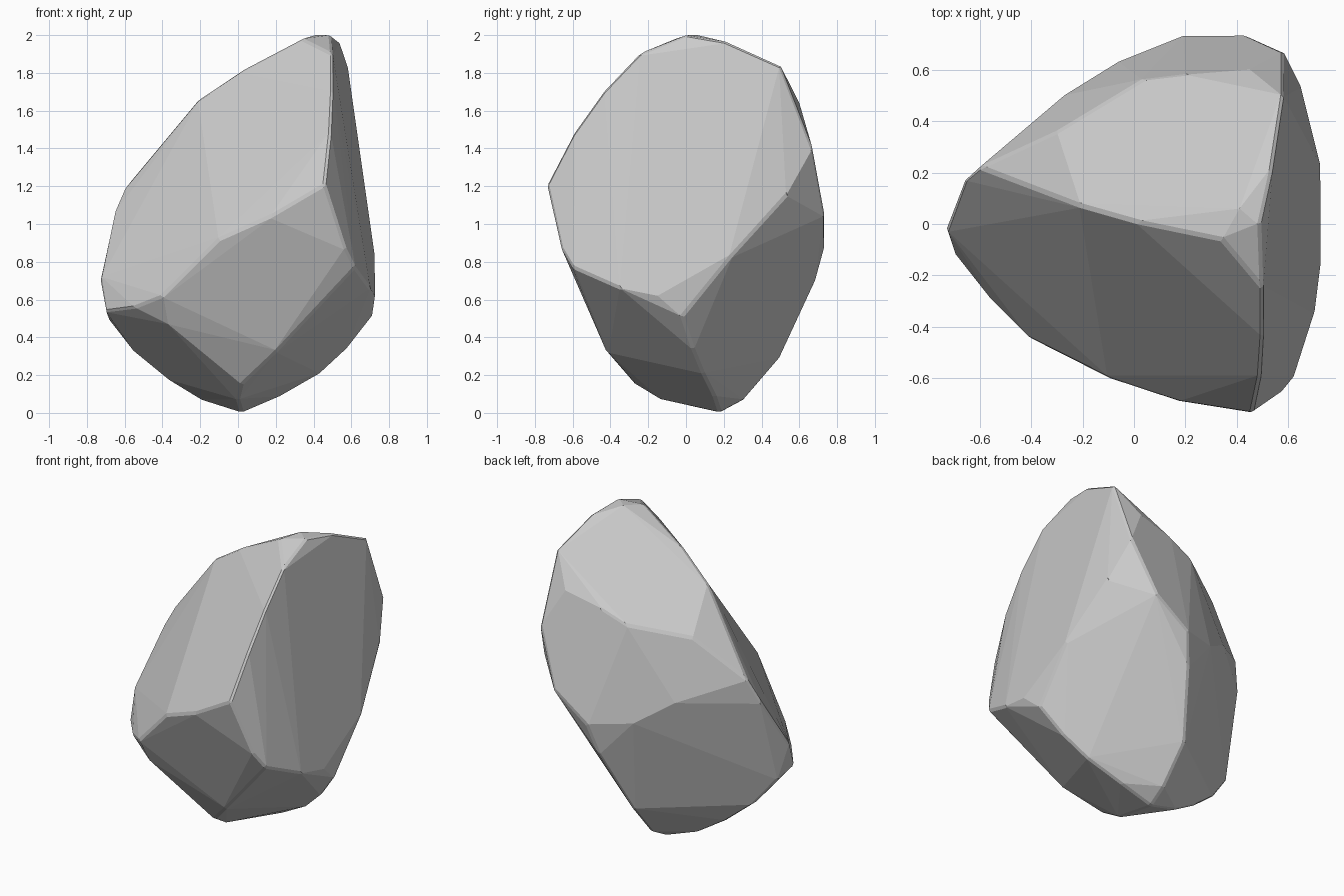
import bpy, bmesh, math

# Ridge lines of the boulder: the worn edges between its broad, nearly flat faces
top_ridge = [(-.60, .22, 1.19), (-.21, .07, 1.66), (0, .01, 1.80),
             (.34, -.06, 1.98), (.41, .06, 2.0)]
right_rim = [(.49, 0, 2.0), (.50, -.25, 1.90), (.50, -.44, 1.70), (.49, -.59, 1.49),
             (.46, -.735, 1.21), (.57, -.66, .87), (.62, -.60, .77),
             (.70, -.35, .66), (.725, -.15, .62), (.71, -.02, .51), (.725, .24, .83),
             (.65, .53, 1.15), (.58, .67, 1.40), (.58, .50, 1.84), (.54, .23, 1.96)]
front_edge = [(-.70, -.11, .54), (-.55, -.30, .56), (-.40, -.45, .62),
              (-.10, -.60, .92), (.17, -.69, 1.04)]
under_front = [(-.37, -.38, .47), (.20, -.42, .32), (.02, -.27, .15), (0, -.14, .07)]
under_right = [(.57, .04, .33), (.44, .09, .21), (.23, .15, .09), (.02, .18, 0)]
under_left = [(-.68, .03, .49), (-.54, .08, .31), (-.38, .12, .18), (-.20, .15, .07)]
back_edge = [(.03, .31, .07), (.03, .50, .29), (.15, .68, .68), (.20, .735, .88),
             (.44, .735, 1.05), (-.06, .63, .92), (-.27, .50, 1.06),
             (-.66, .17, 1.05), (-.73, -.02, .72)]
back_shoulder = [(.45, .60, 1.64), (.20, .58, 1.58), (.03, .56, 1.51), (-.30, .36, 1.44)]

# Boulder: wrap the ridges in a convex skin and merge near-coplanar facets
bm = bmesh.new()
for ridge in (top_ridge, right_rim, front_edge, under_front,
              under_right, under_left, back_edge, back_shoulder):
    for p in ridge:
        bm.verts.new(p)
bmesh.ops.convex_hull(bm, input=bm.verts[:])
bmesh.ops.delete(bm, geom=[v for v in bm.verts if not v.link_faces], context='VERTS')
bmesh.ops.dissolve_limit(bm, angle_limit=math.radians(3), verts=bm.verts[:], edges=bm.edges[:])
bmesh.ops.recalc_face_normals(bm, faces=bm.faces[:])
mesh = bpy.data.meshes.new("boulder")
bm.to_mesh(mesh)
bm.free()
boulder = bpy.data.objects.new("boulder", mesh)
bpy.context.collection.objects.link(boulder)

# Slightly worn edges, flat facets
wear = boulder.modifiers.new("worn_edges", 'BEVEL')
wear.width = 0.012
wear.segments = 1
wear.limit_method = 'ANGLE'
wear.angle_limit = math.radians(35)
